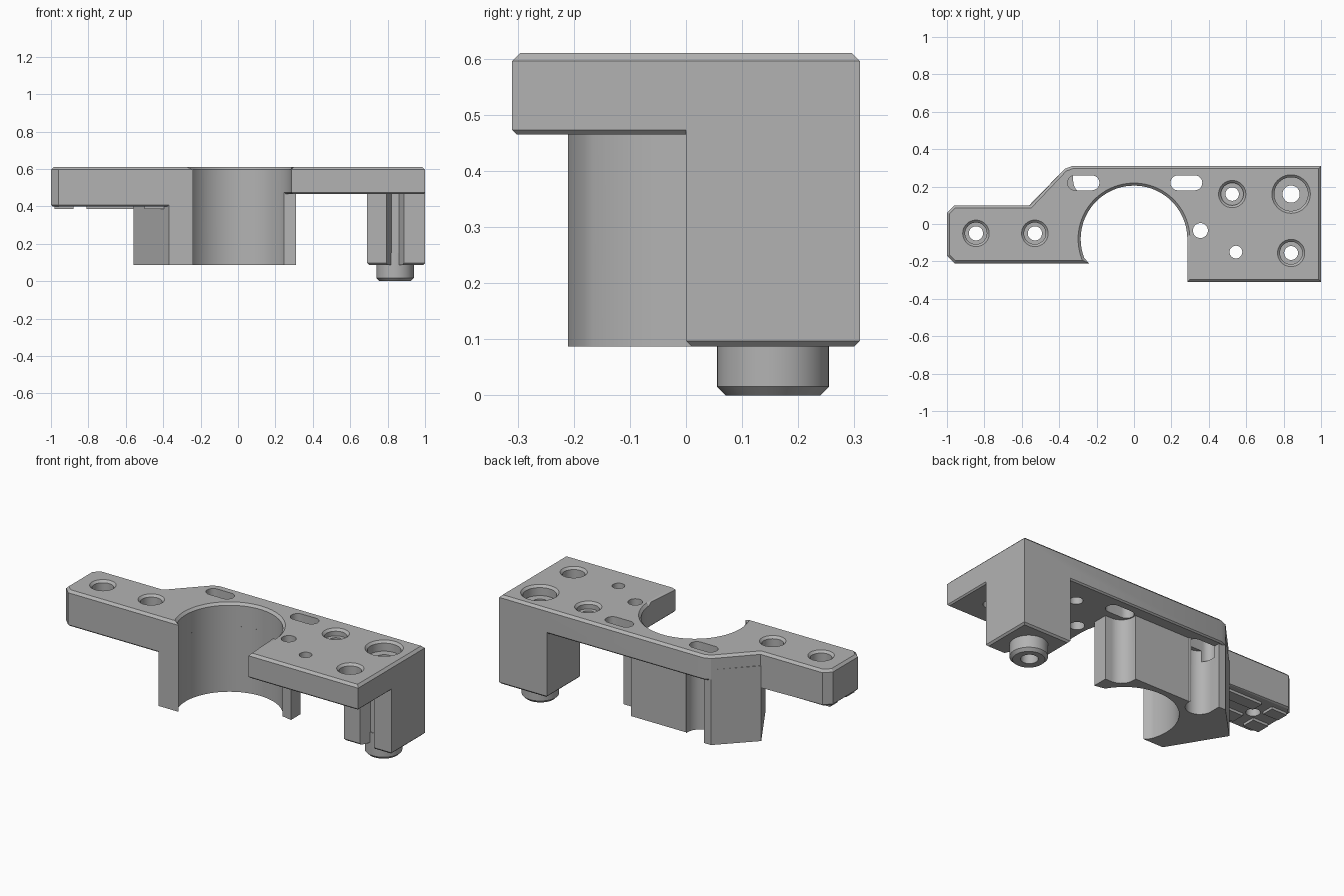
import bpy, bmesh
from math import sin, cos, radians, pi

cube = bpy.data.objects.get("Cube")
if cube:
    bpy.data.objects.remove(cube, do_unlink=True)

grey = bpy.data.materials.new("machined_grey")
grey.use_nodes = True
grey.diffuse_color = (0.45, 0.45, 0.45, 1)
grey.node_tree.nodes["Principled BSDF"].inputs["Base Color"].default_value = (0.45, 0.45, 0.45, 1)


def finish(bm, name):
    bmesh.ops.recalc_face_normals(bm, faces=bm.faces)
    mesh = bpy.data.meshes.new(name)
    bm.to_mesh(mesh)
    bm.free()
    mesh.materials.append(grey)
    obj = bpy.data.objects.new(name, mesh)
    bpy.context.scene.collection.objects.link(obj)
    return obj


def prism(name, outline, z0, z1, top=0, bottom=0):
    """Extruded outline with optional chamfers along its rims."""
    bm = bmesh.new()
    face = bm.faces.new([bm.verts.new((x, y, z0)) for x, y in outline])
    new = bmesh.ops.extrude_face_region(bm, geom=[face])["geom"]
    for v in new:
        if isinstance(v, bmesh.types.BMVert):
            v.co.z = z1
    for z, size in ((z1, top), (z0, bottom)):
        if size:
            rim = [e for e in bm.edges if all(abs(v.co.z - z) < 1e-5 for v in e.verts)]
            bmesh.ops.bevel(bm, geom=rim, offset=size, segments=1, affect="EDGES", profile=0.5)
    return finish(bm, name)


def arc(cx, cy, r, a0, a1, n):
    angles = [radians(a0 + (a1 - a0) * i / n) for i in range(n + 1)]
    return [(cx + r * cos(a), cy + r * sin(a)) for a in angles]


def rect(x0, x1, y0, y1):
    return [(x0, y0), (x1, y0), (x1, y1), (x0, y1)]


def lathe(name, x, y, profile, n=40):
    """Solid of revolution from (radius, height) pairs, listed upward."""
    bm = bmesh.new()
    rings = [[bm.verts.new((x + r * cos(2 * pi * i / n), y + r * sin(2 * pi * i / n), z))
              for i in range(n)] for r, z in profile]
    for a, b in zip(rings, rings[1:]):
        for i in range(n):
            j = (i + 1) % n
            bm.faces.new((a[i], a[j], b[j], b[i]))
    bm.faces.new(rings[0])
    bm.faces.new(rings[-1])
    return finish(bm, name)


def combine(target, tool, operation):
    tool.hide_render = True
    mod = target.modifiers.new(operation, "BOOLEAN")
    mod.object, mod.operation, mod.solver = tool, operation, "EXACT"
    bpy.context.view_layer.objects.active = target
    bpy.ops.object.modifier_apply(modifier=mod.name)
    bpy.data.objects.remove(tool, do_unlink=True)


BORE = (0, -0.08, 0.285)
TOP, UNDER, FOOT = 0.61, 0.465, 0.087

# Main plate with the open bore
arm_back = [(-0.37, 0.295), (-0.555, 0.1), (-0.96, 0.1), (-1, 0.06), (-1, -0.17), (-0.96, -0.21)]
plate = [(-0.24, -0.21)] + arc(*BORE, 201, 0, 56)
plate += [(0.285, -0.31), (1, -0.31), (1, 0.31), (-0.33, 0.31)] + arm_back
bracket = prism("bracket", plate, UNDER, TOP, 0.014, 0.008)

# Thicker lower half of the arm
arm = prism("arm_underside", arm_back[1:] + [(-0.37, -0.21), (-0.37, 0.1)], 0.4, 0.52, 0, 0.008)

# Wall wrapped around the bore, hollowed behind the slots
wall_outline = [(-0.37, -0.21), (-0.24, -0.21)] + arc(*BORE, 201, 30, 50)
wall_outline += [(0.31, 0.05), (0.31, 0.24), (-0.17, 0.24), (-0.2, 0.295), (-0.37, 0.295), (-0.56, 0.1)]
wall = prism("bore_wall", wall_outline, FOOT, 0.53)
groove = arc(-0.25, 0.23, 0.075, 180, 360, 20) + [(-0.175, 0.4), (-0.325, 0.4)]
combine(wall, prism("left_groove", groove, 0, UNDER), "DIFFERENCE")
groove = arc(0.27, 0.22, 0.08, 180, 270, 12) + [(0.5, 0.14), (0.5, 0.4), (0.19, 0.4)]
combine(wall, prism("right_groove", groove, 0, UNDER), "DIFFERENCE")

# Corner leg with a tapered front groove and a locating boss
leg = prism("leg", rect(0.69, 1, 0, 0.31), FOOT, 0.53, 0, 0.01)
notch = [(0.785, -0.02), (0.895, -0.02), (0.86, 0.06), (0.82, 0.06)]
combine(leg, prism("leg_groove", notch, 0, UNDER), "DIFFERENCE")
boss = lathe("boss", 0.84, 0.155, [(0.084, 0), (0.1, 0.016), (0.1, 0.15)])

for part in (arm, wall, leg, boss):
    combine(bracket, part, "UNION")

# Plain and counterbored holes: x, y, hole radius, counterbore radius, counterbore floor
holes = [
    (-0.845, -0.05, 0.038, 0.058, 0.49),
    (-0.53, -0.05, 0.038, 0.058, 0.49),
    (0.84, -0.155, 0.037, 0.06, 0.5),
    (0.525, 0.16, 0.036, 0.06, 0.57),
    (0.84, 0.16, 0.046, 0.09, 0.55),
    (0.545, -0.15, 0.034, 0, 0),
    (0.355, -0.035, 0.04, 0, 0),
]
for x, y, r, wide, floor in holes:
    profile = [(r, -0.1)]
    if wide:
        rim = wide + 0.013
        profile += [(r, floor), (wide, floor), (wide, TOP - 0.013), (rim, TOP), (rim, 0.7)]
    else:
        profile += [(r, 0.7)]
    combine(bracket, lathe("hole", x, y, profile), "DIFFERENCE")

# Elongated mounting slots
for x in (-0.27, 0.28):
    slot = arc(x + 0.045, 0.22, 0.04, -90, 90, 14) + arc(x - 0.045, 0.22, 0.04, 90, 270, 14)
    combine(bracket, prism("slot", slot, 0.4, 0.7), "DIFFERENCE")

# Thin pads under the arm, split by crossing grooves
for x0, x1 in ((-0.98, -0.88), (-0.81, -0.56), (-0.5, -0.37)):
    for y0, y1 in ((-0.17, -0.09), (-0.01, 0.06)):
        prism("arm_pad", rect(x0, x1, y0, y1), 0.385, 0.41)

bpy.ops.object.select_all(action="DESELECT")
bracket.select_set(True)
bpy.context.view_layer.objects.active = bracket
bpy.ops.object.shade_smooth_by_angle(angle=radians(25))
